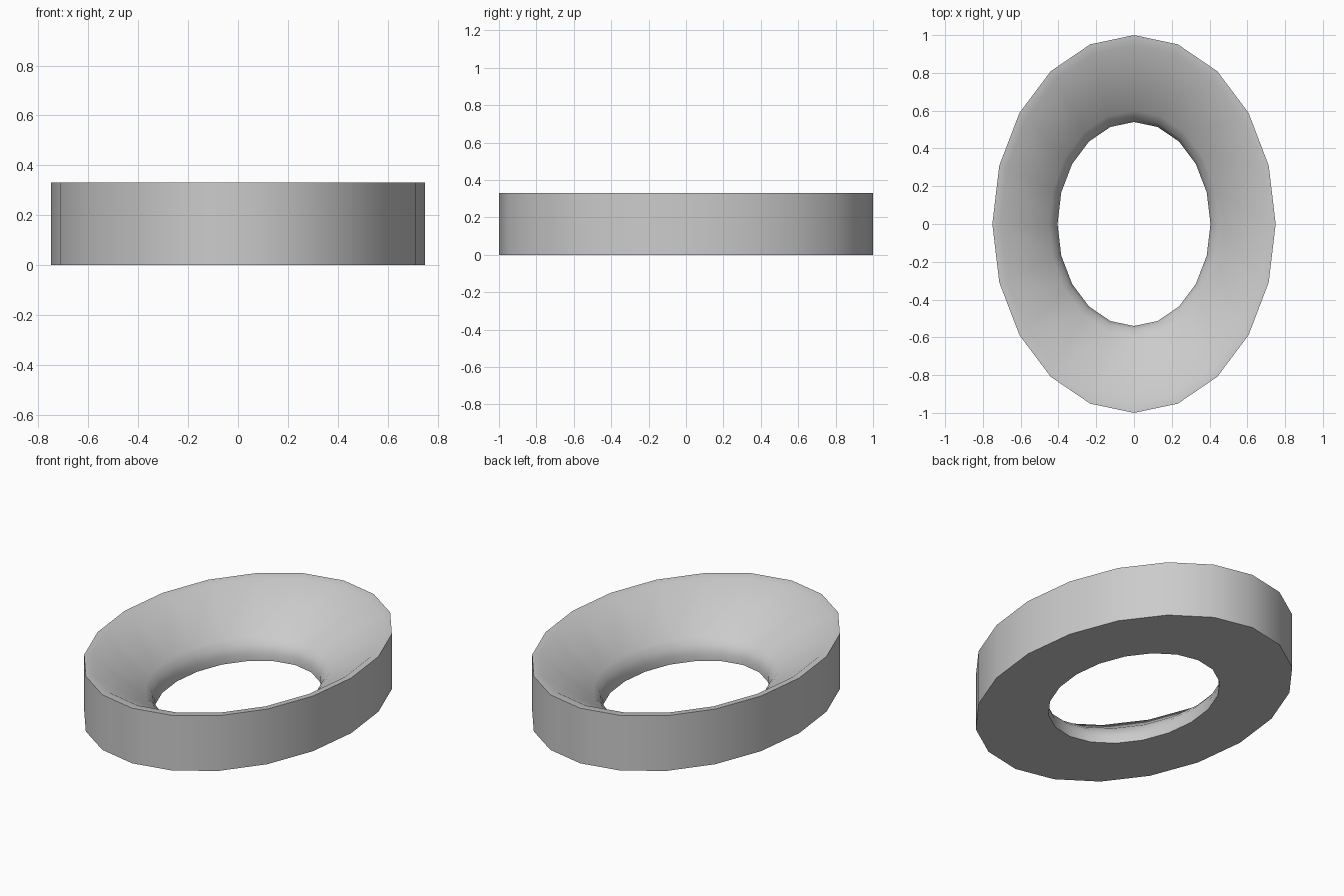
import bpy, bmesh, math

if "Cube" in bpy.data.objects:
    bpy.data.objects.remove(bpy.data.objects["Cube"])

SIDES = 20
RX, RY = 0.75, 1.0

# Cross-section of the ring: (fraction of outer radius, height)
PROFILE = [
    (0.54, 0.0), (1.0, 0.0),              # flat underside
    (1.0, 0.33), (0.945, 0.325),          # outer wall and narrow rim
    (0.60, 0.125), (0.56, 0.09),          # sloping bowl, rounded at the foot
    (0.54, 0.045),                        # short inner wall
]


def lathe_oval(name, profile):
    bm = bmesh.new()
    rings = []
    for r, z in profile:
        ring = []
        for i in range(SIDES):
            a = 2 * math.pi * i / SIDES
            ring.append(bm.verts.new((RX * r * math.cos(a + math.pi / 2),
                                      RY * r * math.sin(a + math.pi / 2), z)))
        rings.append(ring)
    for k, lower in enumerate(rings):
        upper = rings[(k + 1) % len(rings)]
        for i in range(SIDES):
            j = (i + 1) % SIDES
            bm.faces.new((lower[i], lower[j], upper[j], upper[i]))
    bmesh.ops.recalc_face_normals(bm, faces=bm.faces)
    mesh = bpy.data.meshes.new(name)
    bm.to_mesh(mesh)
    bm.free()
    obj = bpy.data.objects.new(name, mesh)
    bpy.context.collection.objects.link(obj)
    bpy.context.view_layer.objects.active = obj
    obj.select_set(True)
    bpy.ops.object.shade_smooth_by_angle(angle=math.radians(50))
    return obj


# Oval ring with a dished opening
lathe_oval("oval_ring", PROFILE)
